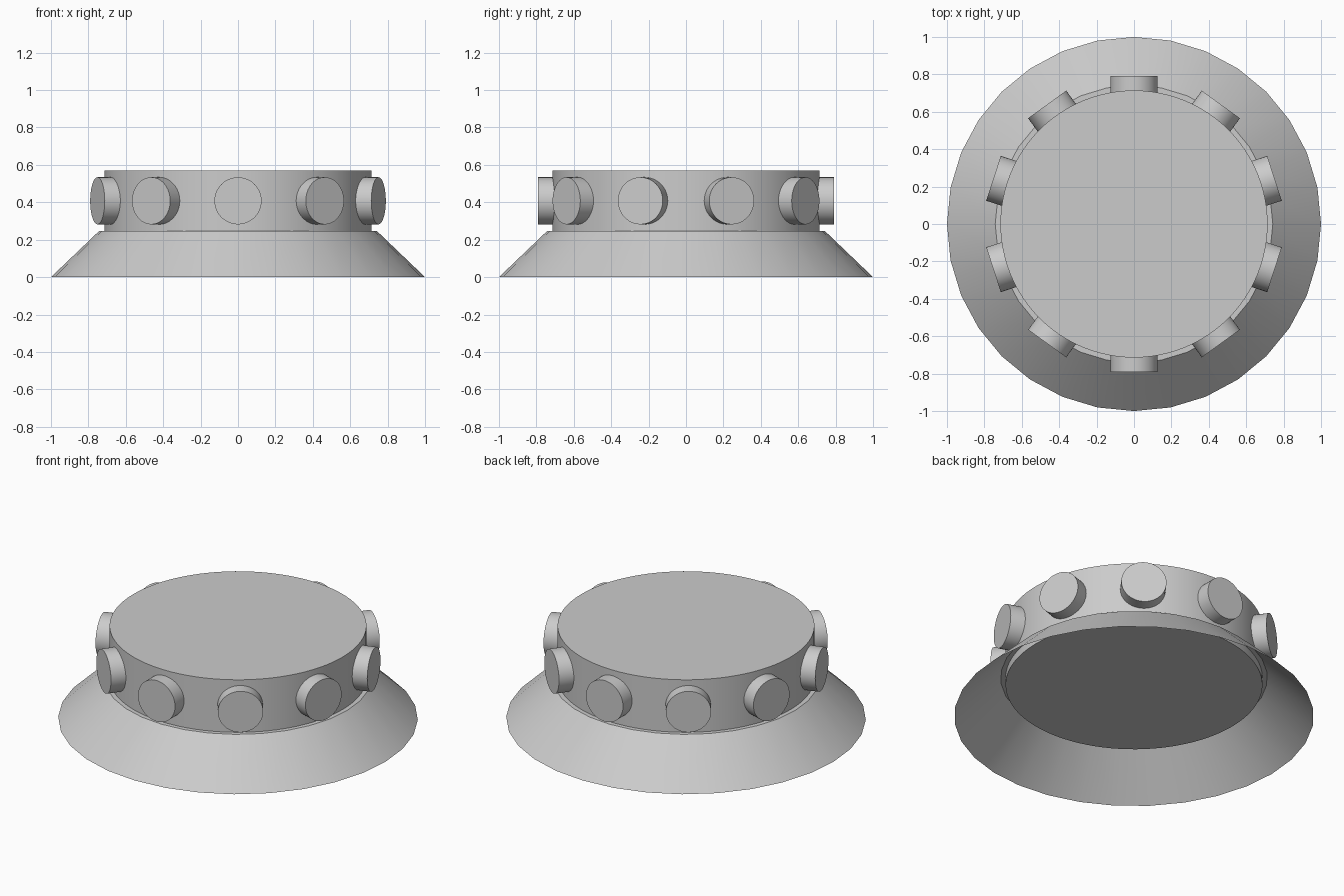
import bpy, bmesh, math

if "Cube" in bpy.data.objects:
    bpy.data.objects.remove(bpy.data.objects["Cube"])

def finish(obj):
    bpy.ops.object.select_all(action='DESELECT')
    obj.select_set(True)
    bpy.context.view_layer.objects.active = obj
    bpy.ops.object.shade_smooth_by_angle(angle=math.radians(30))

def cylinder(name, radius, depth, loc, sides, rot=(0, 0, 0)):
    bpy.ops.mesh.primitive_cylinder_add(vertices=sides, radius=radius, depth=depth,
                                        location=loc, rotation=rot)
    obj = bpy.context.object
    obj.name = name
    finish(obj)
    return obj

def revolve(name, profile, sides):
    bm = bmesh.new()
    rings = []
    for r, z in profile:
        rings.append([bm.verts.new((r * math.sin(2 * math.pi * i / sides),
                                    r * math.cos(2 * math.pi * i / sides), z))
                      for i in range(sides)])
    for a, b in zip(rings, rings[1:]):
        for i in range(sides):
            j = (i + 1) % sides
            bm.faces.new((a[j], a[i], b[i], b[j]))
    mesh = bpy.data.meshes.new(name)
    bm.to_mesh(mesh)
    bm.free()
    obj = bpy.data.objects.new(name, mesh)
    bpy.context.collection.objects.link(obj)
    finish(obj)
    return obj

# Flared skirt, open underneath, with a narrow ledge at its top
revolve("skirt", [(1.0, 0.0), (0.742, 0.247), (0.71, 0.247)], 32)

# Drum, its underside visible inside the skirt
cylinder("drum", 0.714, 0.369, (0, 0, 0.3845), 96)

# Ten round studs around the drum
inner, outer = 0.66, 0.79
mid = (inner + outer) / 2
for k in range(10):
    a = math.radians(-90 + 36 * k)
    cylinder(f"stud_{k + 1}", 0.126, outer - inner,
             (mid * math.cos(a), mid * math.sin(a), 0.408), 48,
             (0, math.pi / 2, a))
